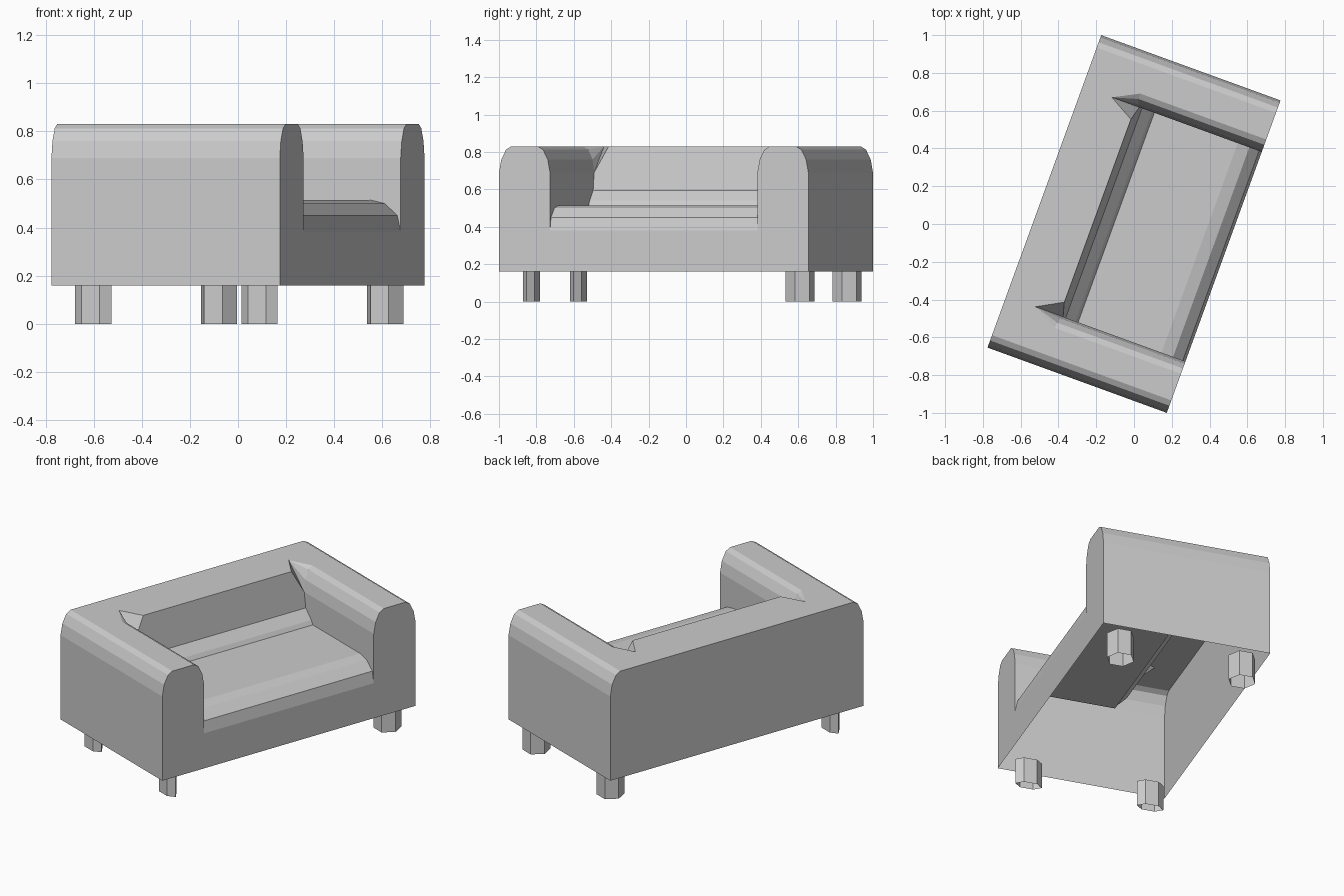
import bpy, bmesh
from math import radians, cos, sin
from mathutils import Matrix

if "Cube" in bpy.data.objects:
    bpy.data.objects.remove(bpy.data.objects["Cube"])

TURN = Matrix.Rotation(radians(-20), 4, 'Z')   # local +x is the sofa's front
BACK, FRONT, INNER, BASE = -0.505, 0.505, 0.59, 0.16

# arm cross-section (sideways, height) from outer foot to inner shoulder
outer = [(0.88, BASE), (0.88, 0.69), (0.867, 0.76), (0.84, 0.813), (0.81, 0.83)]
inner = [(0.66, 0.83), (0.63, 0.813), (0.603, 0.76), (INNER, 0.69)]
# seat cross-section (depth, height) from front lip to foot of backrest
seat = [(FRONT, 0.38), (0.49, 0.45), (0.435, 0.50), (0.37, 0.515),
        (-0.10, 0.515), (-0.115, 0.54), (-0.17, 0.595)]
# depth at which each inner arm edge meets the backrest
inner_ends = [-0.205, -0.203, -0.195, -0.185]


def finish(bm, name):
    bmesh.ops.remove_doubles(bm, verts=bm.verts, dist=0.0005)
    bmesh.ops.recalc_face_normals(bm, faces=bm.faces)
    bm.transform(TURN)
    mesh = bpy.data.meshes.new(name)
    bm.to_mesh(mesh)
    bm.free()
    obj = bpy.data.objects.new(name, mesh)
    bpy.context.collection.objects.link(obj)
    return obj


bm = bmesh.new()


def face(points):
    bm.faces.new([bm.verts.new(p) for p in points])


def flip(points):
    return [(x, -y, z) for x, y, z in reversed(points)]


def both(points):
    face(points)
    face(flip(points))


def symmetric(half):
    face(half + flip(half))


# arms: outer wall and rounding, inner rounding
for (a, za), (b, zb) in zip(outer, outer[1:]):
    both([(BACK, a, za), (FRONT, a, za), (FRONT, b, zb), (BACK, b, zb)])
ends = [(x, y, z) for x, (y, z) in zip(inner_ends, inner)]
for p, q in zip(ends, ends[1:]):
    both([p, (FRONT, *p[1:]), (FRONT, *q[1:]), q])

# inner arm wall, following the seat profile
both([(FRONT, *inner[-1])] + [(x, INNER, z) for x, z in seat] + [ends[-1]])

# pinched corner where arm rounding runs into the backrest
apex, corner = (-0.34, INNER, 0.83), (-0.205, 0.515, 0.83)
for p, q in zip(ends, ends[1:] + [corner]):
    both([apex, p, q])

# flat top, backrest face, rear wall and front wall
symmetric([(BACK, *outer[-1]), (FRONT, *outer[-1]), (FRONT, *inner[0]),
           ends[0], apex, corner])
symmetric([(-0.17, INNER, 0.595), ends[-1], corner])
symmetric([(BACK, y, z) for y, z in outer])
symmetric([(FRONT, y, z) for y, z in outer + inner] + [(FRONT, INNER, 0.38)])

# seat with rounded lip and cove
for (a, za), (b, zb) in zip(seat, seat[1:]):
    face([(a, -INNER, za), (a, INNER, za), (b, INNER, zb), (b, -INNER, zb)])
finish(bm, "sofa_body")


# six-sided legs, the pair on one end flatter than the other
def leg(name, x, y, half_width):
    global bm
    bm = bmesh.new()
    ring = [(x + 0.08 * cos(radians(60 * k)),
             y + half_width / 0.866 * sin(radians(60 * k))) for k in range(6)]
    for p, q in zip(ring, ring[1:] + ring[:1]):
        face([(*p, 0), (*q, 0), (*q, BASE), (*p, BASE)])
    finish(bm, name)


for side, y, half_width in (("left", -0.746, 0.033), ("right", 0.782, 0.069)):
    for end, x in (("front", 0.367), ("back", -0.369)):
        leg(f"{end}_{side}_leg", x, y, half_width)
